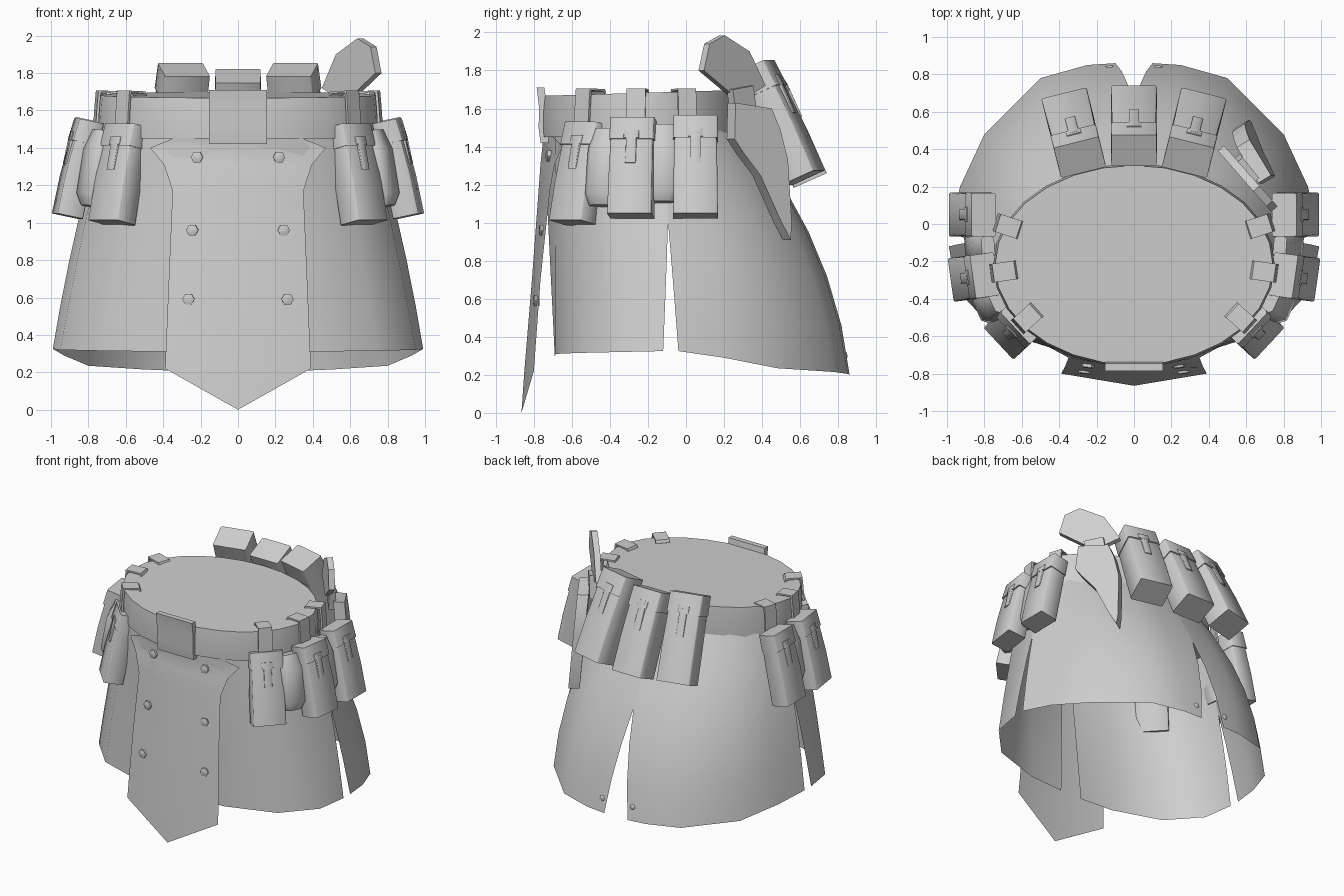
import bpy, math
from mathutils import Vector as V

if "Cube" in bpy.data.objects:
    bpy.data.objects.remove(bpy.data.objects["Cube"])

mat = bpy.data.materials.new("light_grey")
mat.diffuse_color = (0.62, 0.62, 0.62, 1)
mat.use_nodes = True
mat.node_tree.nodes["Principled BSDF"].inputs["Base Color"].default_value = mat.diffuse_color


def make(name, verts, faces, flip=False, angle=35):
    """Mesh object; flip builds the copy mirrored in x."""
    if flip:
        verts = [(-v[0], v[1], v[2]) for v in verts]
        faces = [tuple(reversed(f)) for f in faces]
    me = bpy.data.meshes.new(name)
    me.from_pydata([tuple(v) for v in verts], [], faces)
    me.materials.append(mat)
    ob = bpy.data.objects.new(name, me)
    bpy.context.collection.objects.link(ob)
    bpy.ops.object.select_all(action='DESELECT')
    ob.select_set(True)
    bpy.context.view_layer.objects.active = ob
    bpy.ops.object.shade_smooth_by_angle(angle=math.radians(angle))
    return ob


def loft(rings):
    """Closed solid through equal rings, counterclockwise seen from the end."""
    n = len(rings[0])
    verts = [p for r in rings for p in r]
    faces = [(k*n+i, k*n+(i+1) % n, (k+1)*n+(i+1) % n, (k+1)*n+i)
             for k in range(len(rings)-1) for i in range(n)]
    last = (len(rings)-1)*n
    faces += [tuple(reversed(range(n))), tuple(range(last, last+n))]
    return verts, faces


def waist(deg, grow=0.0):
    a = math.radians(deg)
    return (0.735+grow)*math.cos(a), -0.22+(0.525+grow)*math.sin(a)


def frame(az, tilt=0):
    """Outward, sideways and up axes of something hanging at an angle."""
    a, t = math.radians(az), math.radians(tilt)
    out, z = V((math.cos(a), math.sin(a), 0)), V((0, 0, 1))
    side = V((-math.sin(a), math.cos(a), 0))
    return out*math.cos(t)+z*math.sin(t), side, z*math.cos(t)-out*math.sin(t)


# Belt with closed top, rim rising slightly to the back
N = 28
rings = []
for z, g, rise in ((1.45, .015, 0), (1.57, .018, 0), (1.667, .008, .03)):
    pts = [waist(360*i/N, g) for i in range(N)]
    rings.append([(x, y, z+rise*(y+.745)) for x, y in pts])
make("belt", *loft(rings))

# Skirt panels: hem x, y, z, waist angle, outward bulge
COLS = [(.09, -.69, .30, -88, 0), (.37, -.685, .31, -62, 0), (.74, -.57, .315, -42, 0),
        (.95, -.35, .32, -18, .01),
        (.99, -.08, .325, 12, .02), (.93, .2, .29, 30, .05),
        (.8, .48, .235, 48, .08), (.5, .78, .215, 66, .1), (.25, .85, .205, 78, .105),
        (0, .86, .2, 90, .105)]
ROWS = [0, .2, .4, .58, .8, 1]


def panel(name, cols, start_slit, end_slit, flip):
    verts, faces, n = [], [], len(ROWS)
    for c, (x, y, z, a, b) in enumerate(cols):
        wx, wy = waist(a, .005)
        d = V((x, y+.22, 0)).normalized()
        for t in ROWS:
            p = V((x, y, z)).lerp(V((wx, wy, 1.5)), t) + d*b*4*t*(1-t)
            gap = max(0, 1-t/.58)
            if c == 0:
                p += V(start_slit)*gap
            if c == len(cols)-1:
                p += V(end_slit)*gap
            verts.append(p)
    for c in range(len(cols)-1):
        for r in range(n-1):
            faces.append((c*n+r, c*n+n+r, c*n+n+r+1, c*n+r+1))
    make(name, verts, faces, flip, 50)


for flip, s in ((False, "right"), (True, "left")):
    panel("front_skirt_" + s, COLS[:5], (0, 0, 0), (0, -.04, 0), flip)
    panel("rear_skirt_" + s, COLS[4:], (0, .04, 0), (.1, 0, 0), flip)

# Front flap: height, half width, middle y, edge y
FLAP = [(1.47, .30, -.75, -.715), (1.40, .47, -.755, -.65), (1.31, .395, -.765, -.69),
        (1.17, .35, -.775, -.715), (.7, .37, -.81, -.765), (.22, .39, -.85, -.80)]
verts, faces = [], []
for z, w, ym, ye in FLAP:
    verts += [(-w, ye, z), (0, ym, z), (w, ye, z)]
for r in range(len(FLAP)-1):
    for c in (0, 1):
        i = r*3+c
        faces.append((i, i+3, i+4, i+1))
e = len(verts)
verts.append((0, -.865, 0))
faces += [(e-3, e, e-2), (e-2, e, e-1)]
make("front_flap", verts, faces, angle=50)


# Rivets on the flap and at the rear slit
def rivet(name, p, az, r, flip):
    o, s, u = frame(az)
    rings = [[V(p)+o*h + (s*math.cos(k*math.pi/3)+u*math.sin(k*math.pi/3))*r*q
              for k in range(6)] for h, q in ((-.02, 1), (.004, 1), (.009, .6))]
    make(name, *loft(rings), flip, 60)


for flip in (False, True):
    for x, z, y in ((.22, 1.35, -.727), (.245, .96, -.762), (.265, .59, -.793)):
        rivet("flap_rivet", (x, y, z), -83, .033, flip)
    rivet("rear_rivet", (.13, .838, .3), 85, .022, flip)

# Belt buckle plate
prof = [(-.70, 1.42), (-.765, 1.42), (-.775, 1.5), (-.772, 1.6), (-.785, 1.71), (-.745, 1.71)]
make("buckle", *loft([[(x, y, z) for y, z in reversed(prof)] for x in (-.155, .155)]), angle=25)


# Box with slightly cut upright edges, placed by the middle of its lower outer edge
def block(name, p, axes, w, rows, flip=False, cut=.008, angle=50):
    """rows: height, inner depth, outer depth, width factor"""
    o, s, u = axes
    rings = []
    for h, a, b, f in rows:
        k = w/2*f
        outline = [(b-cut, -k), (b, cut-k), (b, k-cut), (b-cut, k),
                   (a+cut, k), (a, k-cut), (a, cut-k), (a+cut, -k)]
        rings.append([p+u*h+o*i+s*j for i, j in outline])
    make(name, *loft(rings), flip, angle)


def pouch(name, p, az, tilt, w, h, d, flip=False):
    p, ax = V(p), frame(az, tilt)
    block(name, p, ax, w, [(0, -d, 0, 1), (h*.4, -d, .0, .98), (h*.75, -d, -.01, .95),
                           (h-.01, -d, -.02, .95)], flip)
    block(name+"_lid", p, ax, w, [(h*.77, -d-.004, -.002, 1), (h, -d-.004, -.012, .99)], flip)
    block(name+"_tab", p, ax, .055, [(h*.52, -.025, .003, 1), (h*.83, -.03, .002, 1)],
          flip, .002)
    block(name+"_catch", p, ax, .08, [(h*.78, -.03, .003, 1), (h*.86, -.03, .0, 1)],
          flip, .002)


def strap(name, x, y, az, flip):
    o, s, u = frame(az)
    path = [(-.11, 1.68), (-.10, 1.702), (.018, 1.706), (.026, 1.62), (.035, 1.48)]
    inner = [(-.10, 1.675), (-.09, 1.69), (.005, 1.695), (.012, 1.62), (.02, 1.48)]
    ring = path + inner[::-1]
    rings = [[V((x, y, 0))+o*r+u*z+s*k for r, z in ring] for k in (.05, -.05)]
    make(name, *loft(rings), flip)


SIDE = [((.725, -.64, 1.015), -43, .53, .6, -.53, -42), ((.98, -.30, 1.05), -8, .52, .735, -.26, -8),
        ((.99, .05, 1.05), 0, .53, .71, 0, 18)]
for flip in (False, True):
    for p, az, h, sx, sy, saz in SIDE:
        pouch("side_pouch", p, az, 12, .235, h, .14, flip)
        strap("pouch_strap", sx, sy, saz, flip)
    # rounded packs between the side pouches
    for p, az in (((.85, -.47, 1.10), -25), ((.915, -.13, 1.12), -4)):
        block("soft_pack", V(p), frame(az, 10), .18,
              [(0, -.10, -.03, .8), (.06, -.10, 0, 1), (.3, -.10, 0, 1), (.41, -.10, -.03, .85)],
              flip, .035, 60)
    pouch("rear_side_pouch", (.375, .70, 1.275), 76, 24, .25, .64, .19, flip)
pouch("rear_middle_pouch", (0, .74, 1.26), 90, 24, .245, .62, .19)


# Holster and grip: flat outlines of (y, z) standing on a slanted, leaning plane
def plate(name, pts, x0, y0, slope, t, lean=0):
    o = V((1, -slope, 0)).normalized()
    rings = [[V((x0+slope*(y-y0)-lean*(z-1.3), y, z))+o*k for y, z in pts] for k in (-t, t)]
    make(name, *loft(rings))


plate("holster", [(.53, .91), (.535, 1.0), (.515, 1.33), (.475, 1.49), (.43, 1.6),
                  (.24, 1.63), (.235, 1.44), (.28, 1.37), (.37, 1.25), (.48, 1.005)],
      .62, .42, -.62, .04, .1)
plate("grip", [(.27, 1.64), (.405, 1.72), (.32, 1.90), (.19, 1.985), (.11, 1.94),
               (.08, 1.80)], .61, .24, -.88, .022)
plate("grip_neck", [(.25, 1.55), (.36, 1.55), (.34, 1.72), (.23, 1.70)], .61, .28, -.8, .025)
